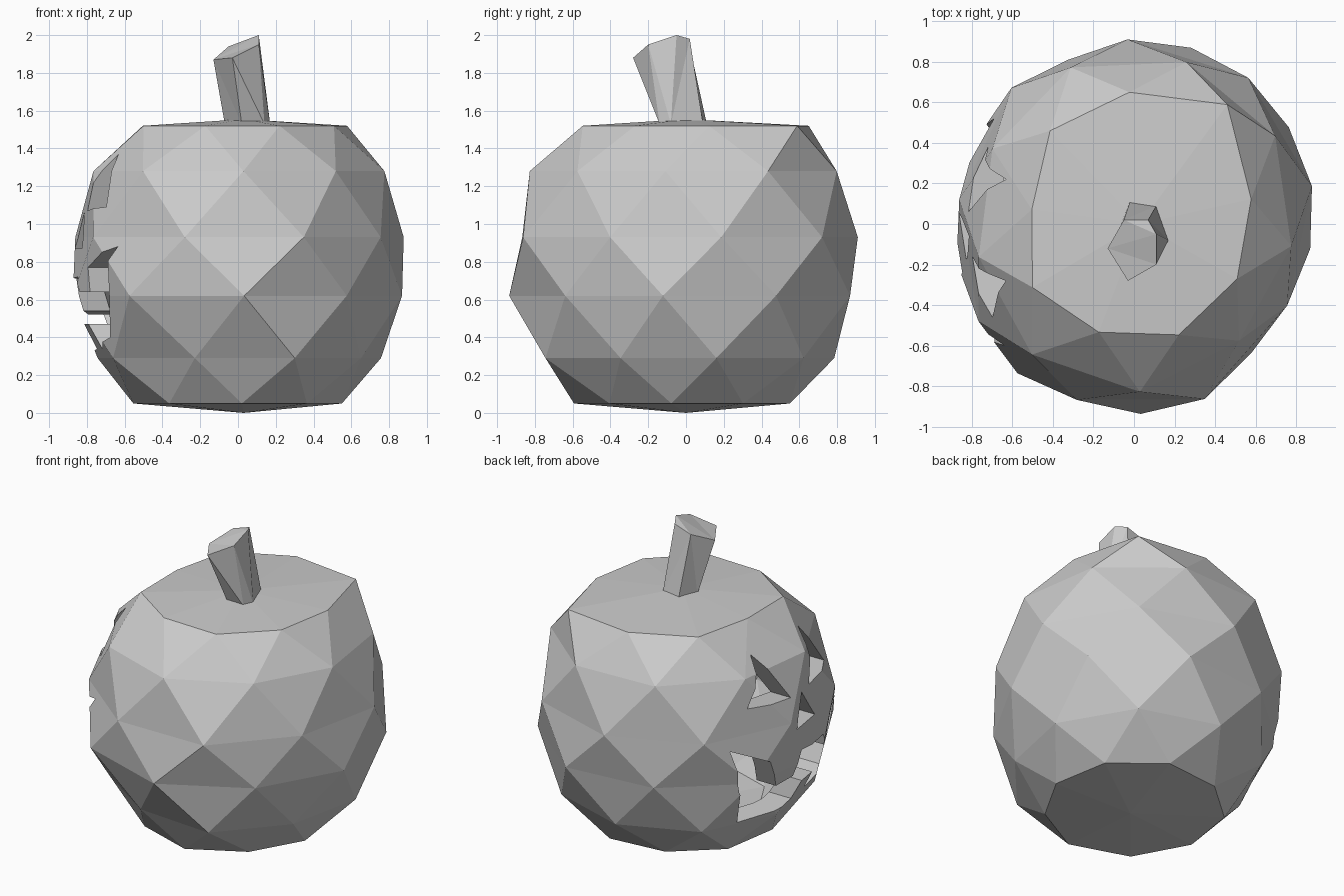
import bpy, bmesh, math
from mathutils import Vector

if "Cube" in bpy.data.objects:
    bpy.data.objects.remove(bpy.data.objects["Cube"])

N = 9
# widest outline and lid outline seen from above (x, y), counter-clockwise
BELT = [(0.02, -0.93), (0.40, -0.83), (0.65, -0.54), (0.86, -0.20), (0.86, 0.23),
        (0.70, 0.60), (0.45, 0.78), (0.13, 0.93), (-0.25, 0.84), (-0.72, 0.59),
        (-0.84, 0.18), (-0.87, -0.24), (-0.70, -0.57), (-0.63, -0.70), (-0.35, -0.83)]
LID = [(-0.10, -0.57), (0.27, -0.53), (0.52, -0.24), (0.57, 0.15), (0.45, 0.58),
       (0.05, 0.63), (-0.27, 0.66), (-0.49, 0.32), (-0.50, -0.30)]
# (belt share, lid share, height) of the alternately rotated rings
RINGS = [(0.64, 0, 0.05), (0.88, 0, 0.29), (1.01, 0, 0.62), (1.02, 0, 0.93),
         (0.70, 0.32, 1.28), (0, 1.02, 1.52)]


def radius(outline, a):
    """Distance from the axis to the outline in direction a."""
    c, s = math.cos(a), math.sin(a)
    for i, (x1, y1) in enumerate(outline):
        x2, y2 = outline[(i + 1) % len(outline)]
        d1, d2 = c * y1 - s * x1, c * y2 - s * x2
        if d1 <= 0 < d2:
            t = d1 / (d1 - d2)
            return c * (x1 + t * (x2 - x1)) + s * (y1 + t * (y2 - y1))
    return 0.6


def make_object(name, bm):
    bmesh.ops.recalc_face_normals(bm, faces=bm.faces)
    mesh = bpy.data.meshes.new(name)
    bm.to_mesh(mesh)
    bm.free()
    ob = bpy.data.objects.new(name, mesh)
    bpy.context.collection.objects.link(ob)
    return ob


def shell(name, scale=1.0):
    """Triangulated low-poly gourd, scaled about its middle."""
    bm = bmesh.new()
    rows = []
    for k, (fb, fl, z) in enumerate(RINGS):
        row = []
        for i in range(N):
            a = math.radians(-88) + 2 * math.pi * (i + 0.5 * (k % 2)) / N
            r = fb * radius(BELT, a) + fl * radius(LID, a)
            x, y = r * math.cos(a), r * math.sin(a)
            # shallow folds low on the front and back
            if k == 1 and abs(x) < 0.35 and x * y > 0:
                x, y = x * 0.94, y * 0.94
            row.append(bm.verts.new((x, y, z)))
        rows.append(row)
    for k in range(len(rows) - 1):
        a, b = rows[k], rows[k + 1]
        for i in range(N):
            j = (i + 1) % N
            if k % 2 == 0:
                bm.faces.new((a[i], a[j], b[i]))
                bm.faces.new((a[j], b[j], b[i]))
            else:
                bm.faces.new((a[i], b[j], b[i]))
                bm.faces.new((a[i], a[j], b[j]))
    for row, z in ((rows[0], 0.0), (rows[-1], 1.555)):
        c = bm.verts.new((0.03, 0, z))
        for i in range(N):
            bm.faces.new((row[i], row[(i + 1) % N], c))
    mid = Vector((0, 0, 0.78))
    for v in bm.verts:
        v.co = mid + (v.co - mid) * scale
    return make_object(name, bm)


def prism(name, outline, x0=-1.3, x1=-0.42):
    """Cutter: a (y, z) outline extruded along x."""
    bm = bmesh.new()
    a = [bm.verts.new((x0, y, z)) for y, z in outline]
    b = [bm.verts.new((x1, y, z)) for y, z in outline]
    bm.faces.new(a)
    bm.faces.new(b[::-1])
    n = len(a)
    for i in range(n):
        j = (i + 1) % n
        bm.faces.new((a[i], b[i], b[j], a[j]))
    return make_object(name, bm)


def cut(target, cutter):
    m = target.modifiers.new("cut", 'BOOLEAN')
    m.operation, m.solver, m.object = 'DIFFERENCE', 'EXACT', cutter
    bpy.context.view_layer.objects.active = target
    bpy.ops.object.modifier_apply(modifier=m.name)
    bpy.data.objects.remove(cutter)


# Hollow body with the carved face on the -x side
body = shell("pumpkin_body")
cut(body, shell("cavity_cutter", 0.84))
cut(body, prism("eye_cutter", [(0.22, 1.37), (0.38, 1.09), (0.06, 1.07)]))
cut(body, prism("eye_cutter", [(-0.28, 1.37), (-0.16, 1.07), (-0.46, 1.09)]))
cut(body, prism("nose_cutter", [(-0.06, 1.06), (0.06, 0.87), (-0.18, 0.87)]))
cut(body, prism("mouth_cutter", [
    (0.52, 0.85), (0.27, 0.72), (0.18, 0.52), (0.04, 0.54), (0.0, 0.71),
    (-0.24, 0.72), (-0.26, 0.64), (-0.36, 0.64), (-0.38, 0.77), (-0.60, 0.88),
    (-0.54, 0.62), (-0.44, 0.40), (-0.22, 0.34), (-0.20, 0.47), (-0.06, 0.47),
    (-0.04, 0.34), (0.36, 0.30), (0.46, 0.56)]))

# Leaning six-sided stem with a slanted top
base = [(-0.07, -0.02), (0.02, -0.14), (0.14, -0.14), (0.17, -0.08), (0.11, 0.09), (-0.02, 0.11)]
tip = [(-0.13, -0.12, 1.87), (-0.03, -0.28, 1.88), (0.11, -0.20, 1.95),
       (0.11, -0.05, 2.0), (0.07, 0.02, 1.98), (-0.05, 0.02, 1.94)]
bm = bmesh.new()
lo = [bm.verts.new((x, y, 1.53)) for x, y in base]
hi = [bm.verts.new(p) for p in tip]
bm.faces.new(lo[::-1])
bm.faces.new(hi)
for i in range(6):
    j = (i + 1) % 6
    bm.faces.new((lo[i], lo[j], hi[j], hi[i]))
bmesh.ops.triangulate(bm, faces=bm.faces)
make_object("stem", bm)
